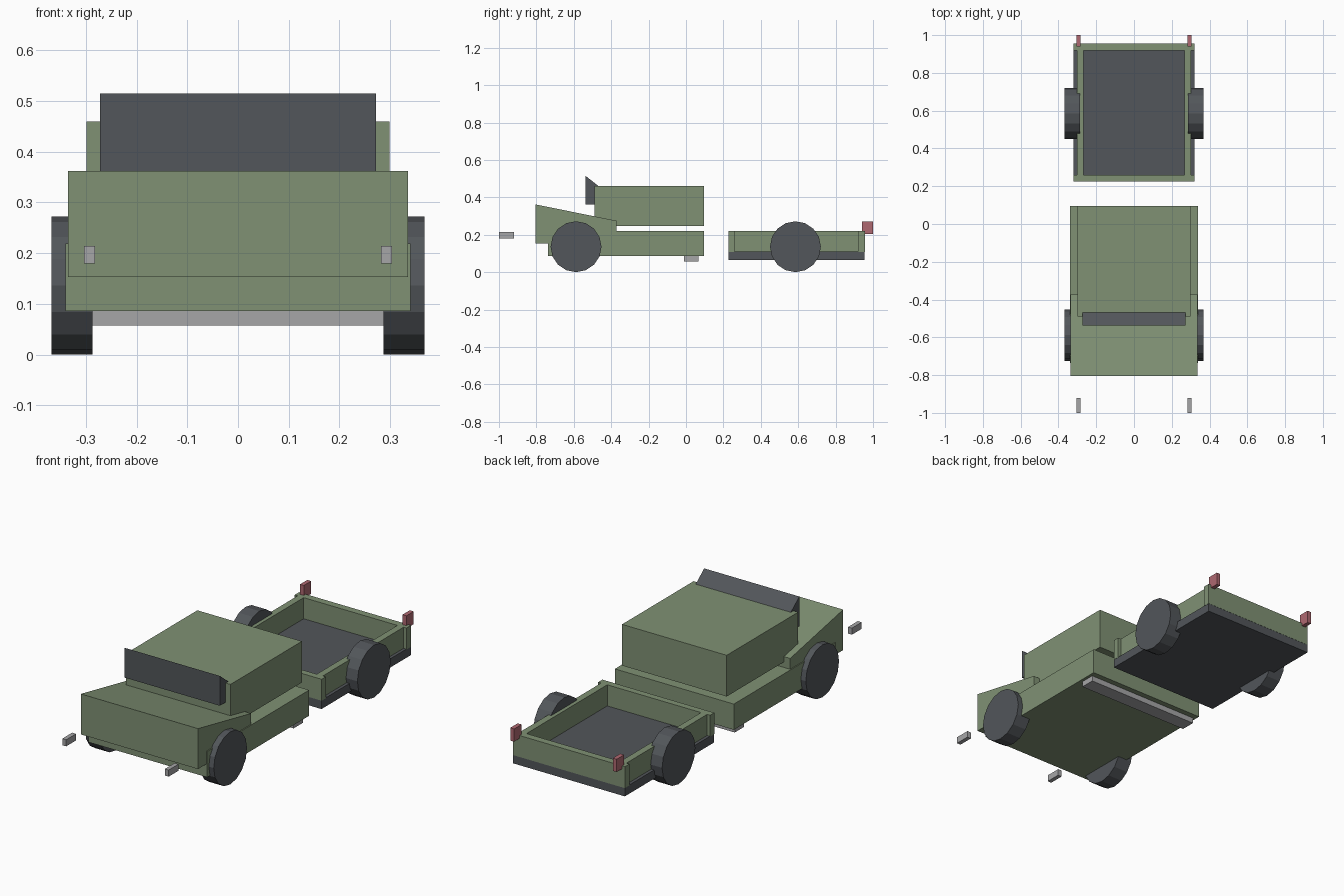
import bpy, bmesh, math

if "Cube" in bpy.data.objects:
    bpy.data.objects.remove(bpy.data.objects["Cube"])


def mat(name, rgb):
    m = bpy.data.materials.new(name)
    m.diffuse_color = (*rgb, 1)
    m.use_nodes = True
    m.node_tree.nodes["Principled BSDF"].inputs["Base Color"].default_value = m.diffuse_color
    return m


GREEN = mat("olive green", (0.215, 0.285, 0.175))
DARK = mat("dark grey", (0.085, 0.093, 0.103))
GREY = mat("light grey", (0.38, 0.38, 0.39))
RED = mat("dull red", (0.43, 0.14, 0.165))


def prism(name, profile, x0, x1, material):
    """Extrude a (y, z) outline along x."""
    bm = bmesh.new()
    a = [bm.verts.new((x0, y, z)) for y, z in profile]
    b = [bm.verts.new((x1, y, z)) for y, z in profile]
    n = len(profile)
    bm.faces.new(a)
    bm.faces.new(b[::-1])
    for i in range(n):
        j = (i + 1) % n
        bm.faces.new((a[i], b[i], b[j], a[j]))
    bmesh.ops.recalc_face_normals(bm, faces=bm.faces[:])
    me = bpy.data.meshes.new(name)
    bm.to_mesh(me)
    bm.free()
    me.materials.append(material)
    ob = bpy.data.objects.new(name, me)
    bpy.context.collection.objects.link(ob)
    return ob


def box(name, x, y, z, material):
    return prism(name, [(y[0], z[0]), (y[1], z[0]), (y[1], z[1]), (y[0], z[1])], x[0], x[1], material)


# Truck: chassis body, cab, sloping hood, wedge windscreen, rear step
box("lower_body", (-0.34, 0.34), (-0.737, 0.095), (0.086, 0.219), GREEN)
box("cab", (-0.299, 0.299), (-0.489, 0.095), (0.247, 0.46), GREEN)
prism("hood", [(-0.805, 0.153), (-0.372, 0.153), (-0.372, 0.275), (-0.805, 0.362)], -0.335, 0.335, GREEN)
prism("windscreen", [(-0.537, 0.361), (-0.455, 0.361), (-0.455, 0.45), (-0.537, 0.515)], -0.272, 0.272, DARK)
box("rear_step", (-0.325, 0.325), (-0.01, 0.066), (0.057, 0.086), GREY)

# Trailer bed: floor plate, end boards
box("bed_floor", (-0.319, 0.319), (0.226, 0.955), (0.065, 0.11), DARK)
box("bed_front_board", (-0.32, 0.32), (0.226, 0.26), (0.108, 0.219), GREEN)
box("bed_back_board", (-0.32, 0.32), (0.919, 0.956), (0.108, 0.219), GREEN)

# Paired parts on both sides
wheel_r = 0.136
for side, s in (("left", -1), ("right", 1)):
    box(f"bed_side_board_{side}", (s * 0.268, s * 0.303), (0.26, 0.919), (0.108, 0.219), GREEN)
    box(f"headlight_{side}", (s * 0.282, s * 0.304), (-1.0, -0.92), (0.18, 0.214), GREY)
    box(f"tail_light_{side}", (s * 0.282, s * 0.304), (0.94, 1.0), (0.204, 0.27), RED)
    for axle, yc in (("front", -0.588), ("rear", 0.585)):
        ring = [(yc + wheel_r * math.sin(i * math.tau / 16), wheel_r - wheel_r * math.cos(i * math.tau / 16))
                for i in range(16)]
        prism(f"{axle}_wheel_{side}", ring, s * 0.287, s * 0.368, DARK)
